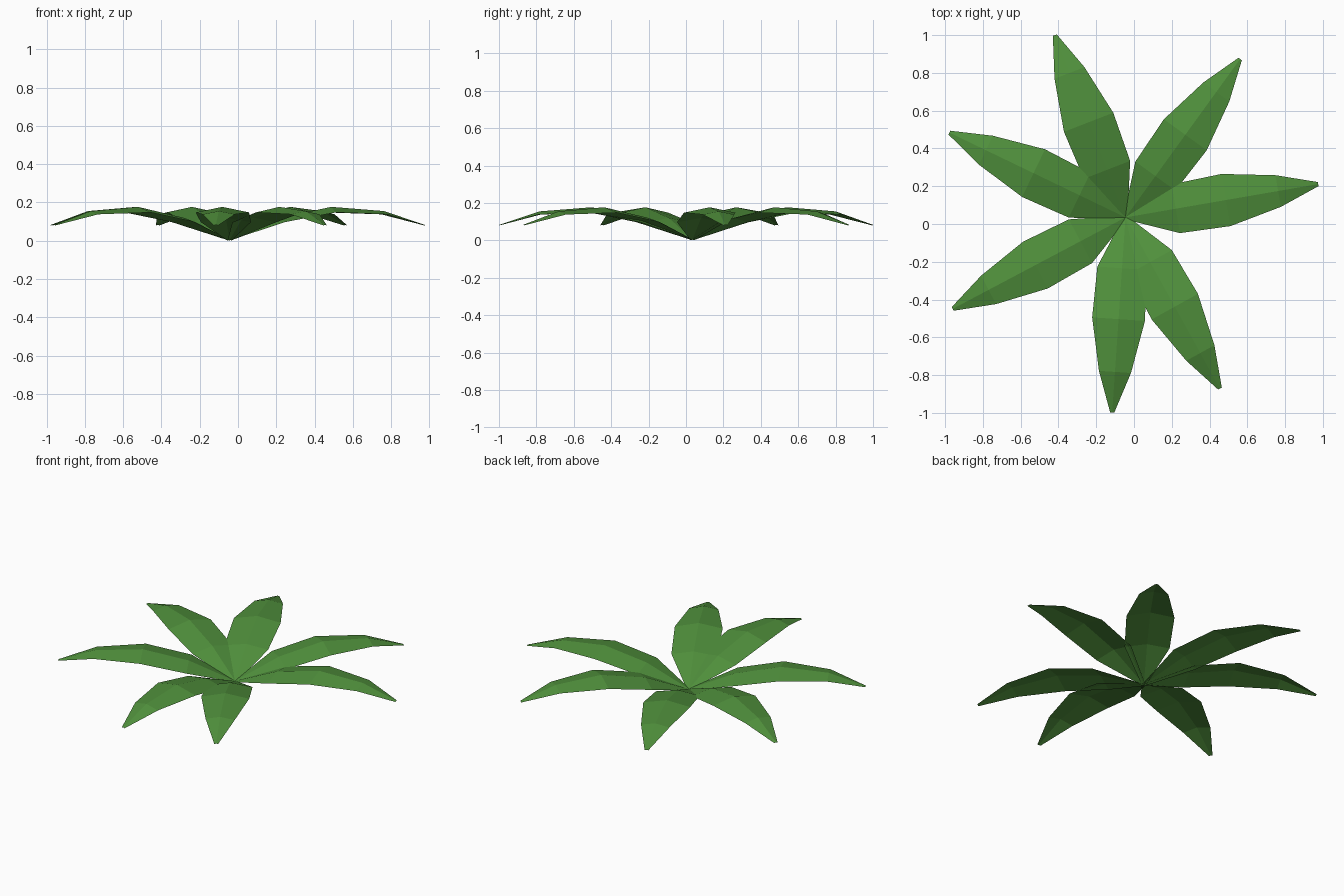
import bpy
from math import cos, sin, radians

if "Cube" in bpy.data.objects:
    bpy.data.objects.remove(bpy.data.objects["Cube"])

mat = bpy.data.materials.new("leaf_green")
mat.diffuse_color = (0.08, 0.28, 0.045, 1)
mat.use_nodes = True
mat.node_tree.nodes["Principled BSDF"].inputs["Base Color"].default_value = mat.diffuse_color

CENTRE = (-0.045, 0.035)
# distance along leaf, half width, ridge height, edge height
STATIONS = [(0.0, 0.012, 0.005, 0.002), (0.27, 0.131, 0.12, 0.097),
            (0.54, 0.14, 0.177, 0.148), (0.82, 0.085, 0.155, 0.138),
            (1.035, 0.011, 0.083, 0.080)]
ANGLES = [9.8, 54.1, 111.2, 154.3, 207.9, 266.1, 298.9]


def leaf(name, angle):
    """Arched leaf folded along a raised central ridge."""
    c, s = cos(radians(angle)), sin(radians(angle))
    verts, faces = [], []
    for d, w, ridge, edge in STATIONS:
        for t, z in ((-w, edge), (0, ridge), (w, edge)):
            verts.append((CENTRE[0] + d * c - t * s, CENTRE[1] + d * s + t * c, z))
    for i in range(len(STATIONS) - 1):
        for j in range(2):
            a = i * 3 + j
            faces.append((a, a + 3, a + 4, a + 1))
    mesh = bpy.data.meshes.new(name)
    mesh.from_pydata(verts, [], faces)
    mesh.materials.append(mat)
    obj = bpy.data.objects.new(name, mesh)
    bpy.context.collection.objects.link(obj)


# Seven leaves spreading from one root point
for n, angle in enumerate(ANGLES, 1):
    leaf(f"leaf_{n}", angle)
